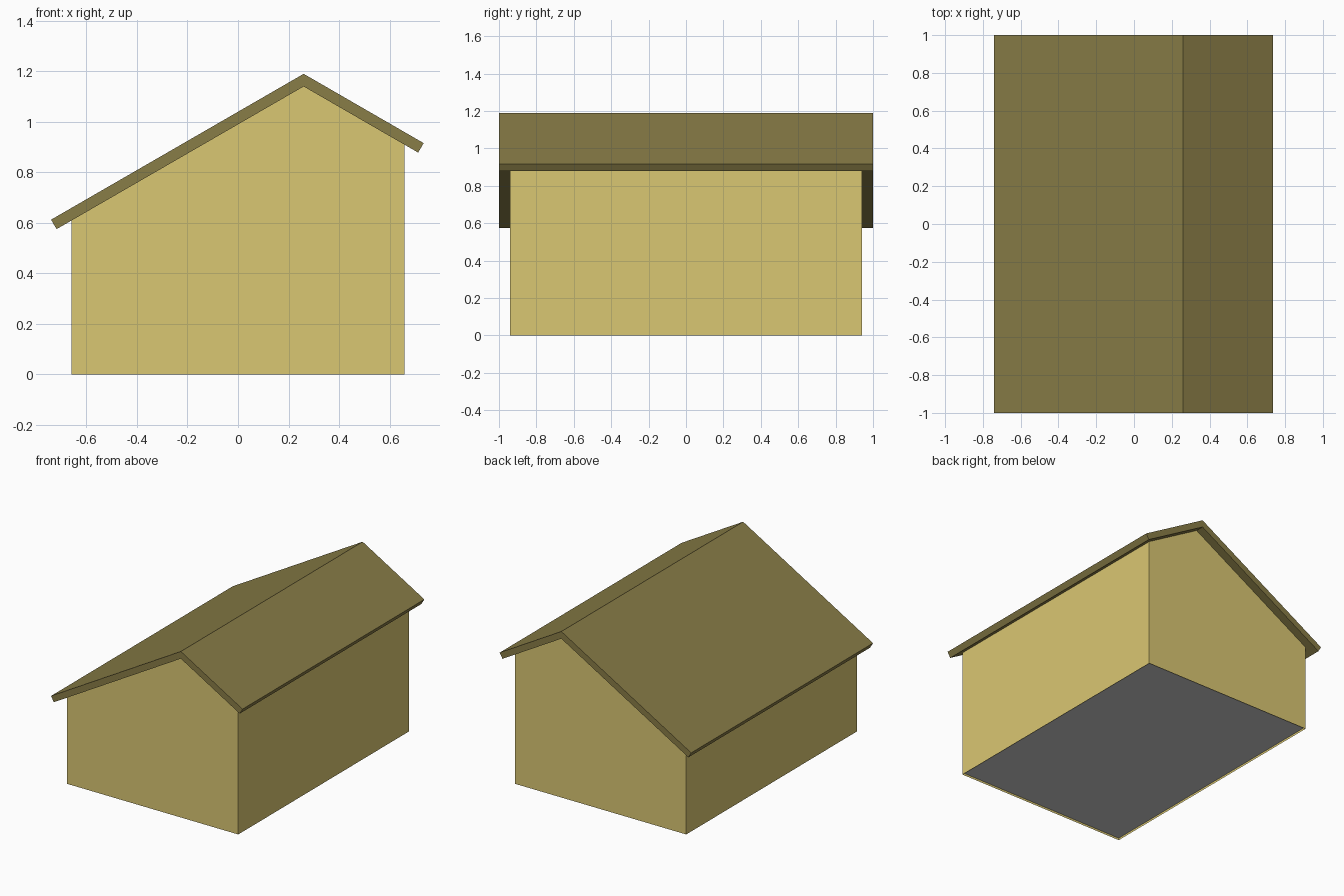
import bpy, bmesh, math

if "Cube" in bpy.data.objects:
    bpy.data.objects.remove(bpy.data.objects["Cube"])

SLOPE = math.tan(math.radians(30))
RIDGE_X, RIDGE_Z = 0.26, 1.19      # ridge line of the roof
DROP = 0.05                        # vertical roof thickness
WALL_X, WALL_Y = 0.66, 0.94        # half sizes of the wall footprint


def material(name, color):
    mat = bpy.data.materials.new(name)
    mat.diffuse_color = (*color, 1)
    mat.use_nodes = True
    mat.node_tree.nodes["Principled BSDF"].inputs["Base Color"].default_value = mat.diffuse_color
    return mat


def prism(name, profile, half_depth, mat=None, open_sides=()):
    """Extrude an x-z profile along y, leaving out the listed side faces."""
    bm = bmesh.new()
    front = [bm.verts.new((x, -half_depth, z)) for x, z in profile]
    back = [bm.verts.new((x, half_depth, z)) for x, z in profile]
    bm.faces.new(front)
    bm.faces.new(back[::-1])
    n = len(profile)
    for i in range(n):
        if i not in open_sides:
            j = (i + 1) % n
            bm.faces.new((front[j], front[i], back[i], back[j]))
    mesh = bpy.data.meshes.new(name)
    bm.to_mesh(mesh)
    bm.free()
    obj = bpy.data.objects.new(name, mesh)
    bpy.context.collection.objects.link(obj)
    if mat:
        mesh.materials.append(mat)
    return obj


def roof_z(x):
    return RIDGE_Z - SLOPE * abs(x - RIDGE_X)


wall_mat = material("wall_yellow", (0.70, 0.57, 0.17))
roof_mat = material("roof_olive", (0.25, 0.205, 0.063))

# Walls: gabled shell, open below and under the roof
prism("walls", [(-WALL_X, 0), (WALL_X, 0),
                (WALL_X, roof_z(WALL_X) - DROP),
                (RIDGE_X, RIDGE_Z - DROP),
                (-WALL_X, roof_z(-WALL_X) - DROP)],
      WALL_Y, wall_mat, open_sides=(0, 2, 3))

# Roof: uneven gable with eaves cut square to the slope
t = DROP * math.cos(math.radians(30))
dx, dz = t * 0.5, t * math.cos(math.radians(30))
left, right = -0.74, 0.735
prism("roof", [(left + dx, roof_z(left) - dz), (RIDGE_X, RIDGE_Z - DROP),
               (right - dx, roof_z(right) - dz), (right, roof_z(right)),
               (RIDGE_X, RIDGE_Z), (left, roof_z(left))],
      1.0, roof_mat)

# Floor: plain grey sheet set just above the bottom edge of the walls
bm = bmesh.new()
bm.faces.new([bm.verts.new((sx * WALL_X, sy * WALL_Y, 0.015))
              for sx, sy in ((-1, -1), (-1, 1), (1, 1), (1, -1))])
mesh = bpy.data.meshes.new("floor")
bm.to_mesh(mesh)
bm.free()
bpy.context.collection.objects.link(bpy.data.objects.new("floor", mesh))
